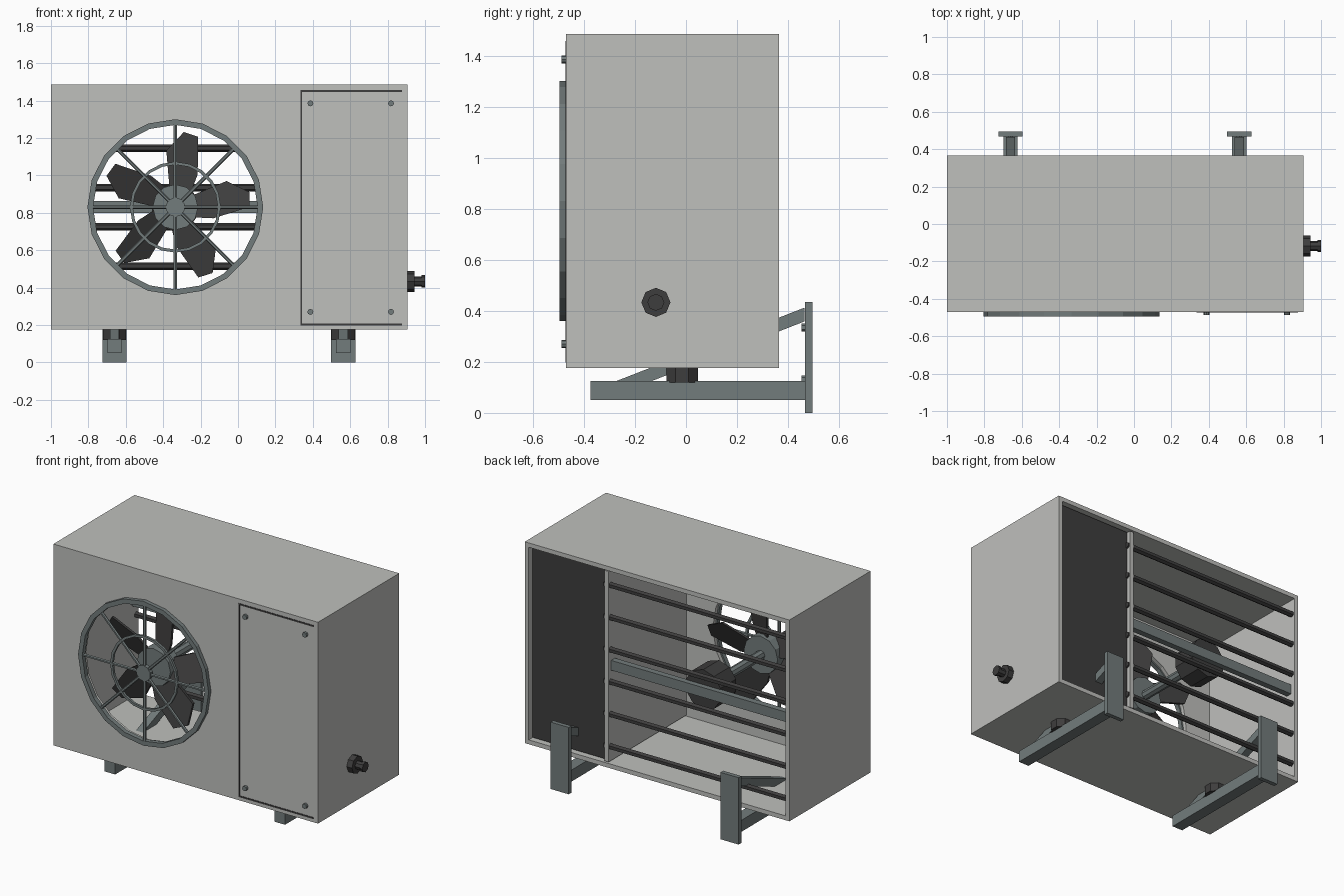
import bpy, bmesh, math
from mathutils import Matrix, Vector

if "Cube" in bpy.data.objects:
    bpy.data.objects.remove(bpy.data.objects["Cube"])


def mat(name, col):
    m = bpy.data.materials.new(name)
    m.diffuse_color = (*col, 1)
    m.use_nodes = True
    m.node_tree.nodes["Principled BSDF"].inputs["Base Color"].default_value = m.diffuse_color
    return m


GREY = mat("casing_grey", (0.52, 0.525, 0.505))
STEEL = mat("steel_blue_grey", (0.17, 0.2, 0.2))
DARK = mat("dark_rubber", (0.048, 0.047, 0.047))
FX, FZ = -0.335, 0.83          # fan axis


def finish(name, bm, m):
    bmesh.ops.recalc_face_normals(bm, faces=bm.faces)
    me = bpy.data.meshes.new(name)
    bm.to_mesh(me)
    bm.free()
    ob = bpy.data.objects.new(name, me)
    bpy.context.collection.objects.link(ob)
    me.materials.append(m)
    return ob


def box(name, x, y, z, m):
    bm = bmesh.new()
    c = [(a[0] + a[1]) / 2 for a in (x, y, z)]
    s = [a[1] - a[0] for a in (x, y, z)]
    bmesh.ops.create_cube(bm, size=1, matrix=Matrix.Translation(c) @ Matrix.Diagonal((*s, 1)))
    return finish(name, bm, m)


def cyl(name, a, b, r, n, m, turn=0.0):
    """Cylinder from point a to point b."""
    a, b = Vector(a), Vector(b)
    bm = bmesh.new()
    q = (b - a).to_track_quat('Z', 'Y').to_matrix().to_4x4()
    mtx = Matrix.Translation((a + b) / 2) @ q @ Matrix.Rotation(turn, 4, 'Z')
    bmesh.ops.create_cone(bm, cap_ends=True, segments=n, radius1=r, radius2=r,
                          depth=(b - a).length, matrix=mtx)
    return finish(name, bm, m)


def ring(name, r0, r1, y0, y1, n, m):
    """Flat-sided ring around the fan axis."""
    bm = bmesh.new()
    loops = []
    for i in range(n):
        t = 2 * math.pi * i / n
        loops.append([bm.verts.new((FX + r * math.cos(t), y, FZ + r * math.sin(t)))
                      for r, y in ((r0, y0), (r1, y0), (r1, y1), (r0, y1))])
    for i in range(n):
        p, q = loops[i], loops[(i + 1) % n]
        for k in range(4):
            bm.faces.new((p[k], p[(k + 1) % 4], q[(k + 1) % 4], q[k]))
    return finish(name, bm, m)


# casing: open-backed shell with round fan opening
casing = box("casing", (-1, 0.905), (-0.47, 0.365), (0.175, 1.485), GREY)
bm = bmesh.new()
bm.from_mesh(casing.data)
back = max(bm.faces, key=lambda f: f.calc_center_median().y)
bmesh.ops.inset_region(bm, faces=[back], thickness=0.04)
res = bmesh.ops.extrude_discrete_faces(bm, faces=[back])
for v in res["faces"][0].verts:
    v.co.y = -0.44
bm.normal_update()
bm.to_mesh(casing.data)
bm.free()
cutter = cyl("fan_opening_cutter", (FX, -0.6, FZ), (FX, -0.3, FZ), 0.45, 20, GREY)
cutter.hide_render = True
mod = casing.modifiers.new("fan_opening", 'BOOLEAN')
mod.operation, mod.object, mod.solver = 'DIFFERENCE', cutter, 'EXACT'
bpy.context.view_layer.objects.active = casing
bpy.ops.object.modifier_apply(modifier=mod.name)
bpy.data.objects.remove(cutter)

# inner partition and rear cover
box("partition", (0.305, 0.335), (-0.445, 0.36), (0.21, 1.45), GREY)
box("rear_cover", (0.33, 0.87), (0.315, 0.335), (0.21, 1.45), DARK)

# rear guard bars and motor beam
for i in range(6):
    z = 0.305 + 0.21 * i
    cyl("rear_bar", (-0.97, 0.34, z), (0.345, 0.34, z), 0.02, 6, DARK)
box("motor_beam", (-0.97, 0.31), (0.295, 0.335), (0.798, 0.862), STEEL)

# motor, shaft and hub
cyl("motor", (FX, 0.3, FZ), (FX, 0.14, FZ), 0.13, 10, DARK)
cyl("fan_shaft", (FX, 0.15, FZ), (FX, -0.3, FZ), 0.03, 8, STEEL)
cyl("fan_hub", (FX, -0.29, FZ), (FX, -0.39, FZ), 0.122, 12, STEEL)

# five pitched blades
outline = [(0.10, 0.06), (0.28, 0.125), (0.40, 0.06), (0.395, -0.02), (0.2, -0.07), (0.1, -0.06)]
for k in range(5):
    t = math.radians(3 + 72 * k)
    bm = bmesh.new()
    vs = [bm.verts.new((FX + r * math.cos(t) - w * math.sin(t), -0.335 + 0.45 * w,
                        FZ + r * math.sin(t) + w * math.cos(t))) for r, w in outline]
    f = bm.faces.new(vs)
    ext = bmesh.ops.extrude_face_region(bm, geom=[f])
    for v in ext["geom"]:
        if isinstance(v, bmesh.types.BMVert):
            v.co.y -= 0.018
    finish("fan_blade", bm, DARK)

# front grille
ring("grille_outer_ring", 0.44, 0.47, -0.495, -0.465, 20, STEEL)
ring("grille_middle_ring", 0.227, 0.243, -0.49, -0.474, 20, STEEL)
cyl("grille_boss", (FX, -0.495, FZ), (FX, -0.468, FZ), 0.052, 10, STEEL)
for k in range(8):
    t = math.radians(45 * k)
    c, s = math.cos(t), math.sin(t)
    cyl("grille_spoke", (FX + 0.03 * c, -0.482, FZ + 0.03 * s),
        (FX + 0.45 * c, -0.482, FZ + 0.45 * s), 0.01, 6, STEEL)

# service panel seams and screws
box("panel_seam_side", (0.333, 0.343), (-0.473, -0.468), (0.197, 1.457), DARK)
for z in (0.202, 1.452):
    box("panel_seam", (0.333, 0.878), (-0.473, -0.468), (z - 0.005, z + 0.005), DARK)
for x in (0.387, 0.818):
    for z in (0.27, 1.385):
        cyl("panel_screw", (x, -0.465, z), (x, -0.487, z), 0.016, 8, STEEL)

# pipe valve on the right side
P = (-0.118, 0.433)
cyl("valve_base", (0.90, *P), (0.943, *P), 0.057, 8, DARK)
cyl("valve_neck", (0.94, *P), (0.985, *P), 0.027, 8, DARK)
cyl("valve_cap", (0.982, *P), (1.0, *P), 0.033, 8, DARK)

# wall brackets with braces, bolts and rubber feet
for x in (-0.66, 0.563):
    box("wall_plate", (x - 0.065, x + 0.065), (0.467, 0.495), (0, 0.435), STEEL)
    box("bracket_arm", (x - 0.038, x + 0.038), (-0.375, 0.47), (0.05, 0.125), STEEL)
    brace = box("bracket_brace", (x - 0.025, x + 0.025), (-0.28, 0.465), (-0.027, 0.027), STEEL)
    for v in brace.data.vertices:      # shear the brace to its slope
        v.co.z += 0.095 + (v.co.y + 0.28) * 0.39
    cyl("rubber_foot", (x, -0.015, 0.12), (x, -0.015, 0.178), 0.067, 8, DARK, math.pi / 8)
    for z in (0.13, 0.335):
        cyl("plate_bolt", (x, 0.472, z), (x, 0.452, z), 0.016, 6, STEEL)
